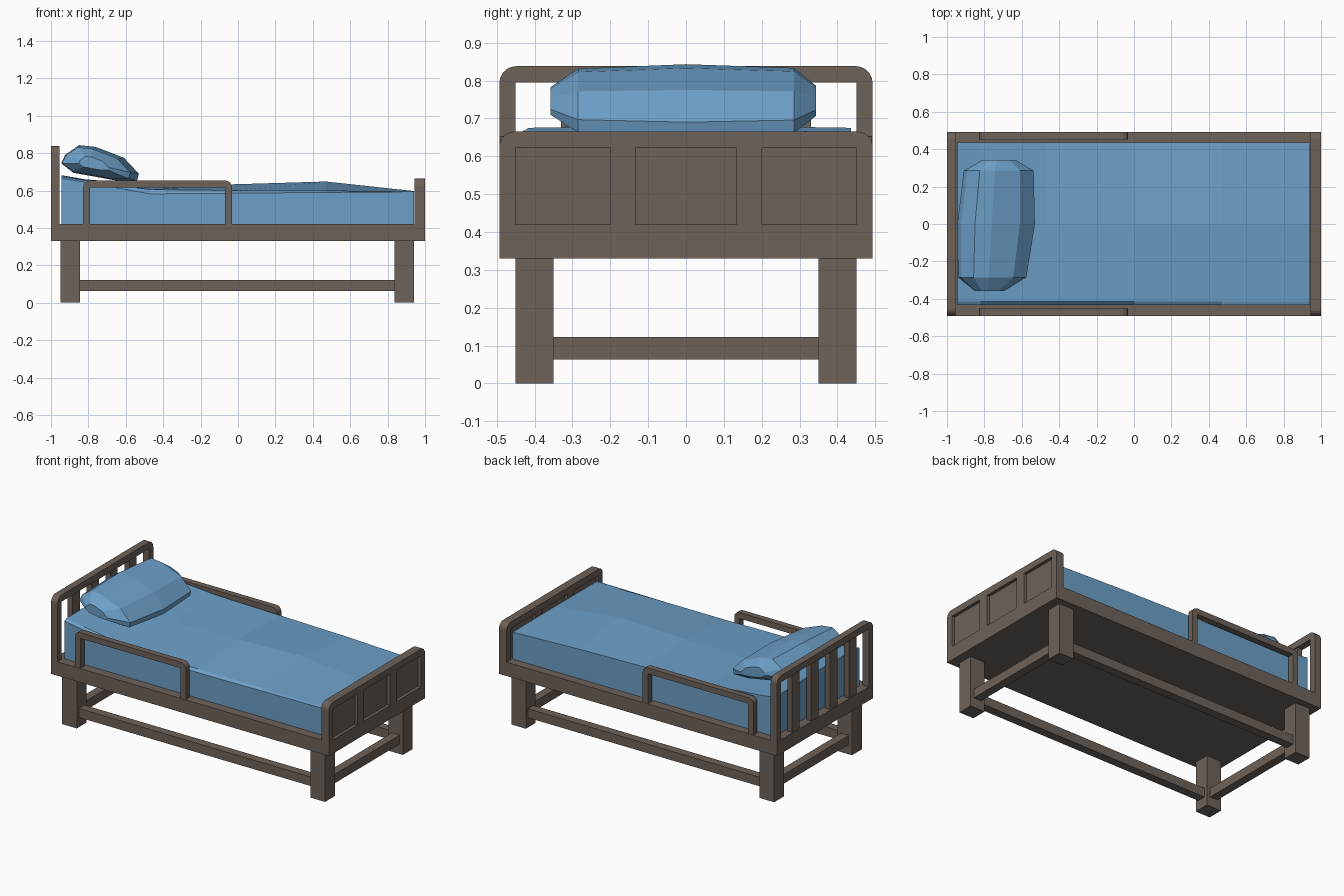
import bpy, math

if "Cube" in bpy.data.objects:
    bpy.data.objects.remove(bpy.data.objects["Cube"])

def material(name, rgb):
    m = bpy.data.materials.new(name)
    m.diffuse_color = (*rgb, 1)
    m.use_nodes = True
    m.node_tree.nodes["Principled BSDF"].inputs["Base Color"].default_value = m.diffuse_color
    return m

wood = material("dark wood", (0.155, 0.122, 0.103))
cloth = material("blue fabric", (0.152, 0.350, 0.580))

def mesh(name, verts, faces, mat):
    me = bpy.data.meshes.new(name)
    me.from_pydata(verts, [], faces)
    me.materials.append(mat)
    ob = bpy.data.objects.new(name, me)
    bpy.context.collection.objects.link(ob)
    # consistent outward normals
    import bmesh
    bm = bmesh.new()
    bm.from_mesh(me)
    bmesh.ops.recalc_face_normals(bm, faces=bm.faces)
    bm.to_mesh(me)
    bm.free()
    return ob

def box(name, x0, x1, y0, y1, z0, z1, mat=wood):
    v = [(x, y, z) for x in (x0, x1) for y in (y0, y1) for z in (z0, z1)]
    f = [(0, 1, 3, 2), (4, 6, 7, 5), (0, 4, 5, 1), (2, 3, 7, 6), (0, 2, 6, 4), (1, 5, 7, 3)]
    return mesh(name, v, f, mat)

def arch(name, u0, u1, z0, z1, w, r, d0, d1, axis):
    """Upside-down U with rounded outer corners, extruded d0..d1 along axis."""
    p = [(u0, z0)]
    for i in range(6):
        a = math.pi - i * math.pi / 10
        p.append((u0 + r + r * math.cos(a), z1 - r + r * math.sin(a)))
    for i in range(6):
        a = math.pi / 2 - i * math.pi / 10
        p.append((u1 - r + r * math.cos(a), z1 - r + r * math.sin(a)))
    p += [(u1, z0), (u1 - w, z0), (u1 - w, z1 - w), (u0 + w, z1 - w), (u0 + w, z0)]
    n = len(p)
    v = [((d, u, z) if axis == 'x' else (u, d, z)) for d in (d0, d1) for u, z in p]
    f = [tuple(range(n)), tuple(range(n, 2 * n))]
    f += [(i, (i + 1) % n, n + (i + 1) % n, n + i) for i in range(n)]
    return mesh(name, v, f, wood)

# bed base, legs and stretchers
box("bed_base", -1, 0.945, -0.493, 0.493, 0.33, 0.42)
for sx, x0 in (("head", -0.95), ("foot", 0.837)):
    for sy, s in (("front", -1), ("back", 1)):
        a, b = sorted((s * 0.35, s * 0.45))
        box(f"{sx}_{sy}_leg", x0, x0 + 0.105, a, b, 0, 0.33)
    box(f"{sx}_stretcher", x0 + 0.025, x0 + 0.08, -0.36, 0.36, 0.063, 0.122)
for sy, s in (("front", -1), ("back", 1)):
    box(f"{sy}_stretcher", -0.85, 0.84, s * 0.4 - 0.028, s * 0.4 + 0.028, 0.063, 0.122)
    # side guard rail
    a, b = sorted((s * 0.451, s * 0.491))
    arch(f"{sy}_guard_rail", -0.828, -0.032, 0.42, 0.653, 0.038, 0.035, a, b, 'y')

# headboard with slats
arch("headboard_frame", -0.493, 0.493, 0.42, 0.838, 0.043, 0.045, -1, -0.955, 'x')
for i in range(4):
    y = -0.45 + 0.12 + i * 0.195
    box(f"headboard_slat_{i + 1}", -0.995, -0.96, y, y + 0.075, 0.42, 0.797)

# footboard with three recessed panels
arch("footboard_frame", -0.493, 0.493, 0.42, 0.665, 0.043, 0.04, 0.945, 1, 'x')
box("footboard_bottom", 0.945, 1, -0.493, 0.493, 0.33, 0.42)
box("footboard_panel", 0.963, 0.98, -0.452, 0.452, 0.42, 0.624)
for s in (-1, 1):
    box("footboard_stile", 0.945, 1, s * 0.166 - 0.033, s * 0.166 + 0.033, 0.42, 0.624)

# mattress: soft, uneven top over straight sides
xs = [-0.945, -0.82, -0.47, 0, 0.47, 0.942]
ys = [-0.433, -0.415, 0, 0.436]
top = [[0.665, 0.645, 0.582, 0.586, 0.59, 0.594],
       [0.675, 0.655, 0.605, 0.60, 0.60, 0.595],
       [0.682, 0.655, 0.622, 0.634, 0.648, 0.597],
       [0.675, 0.66, 0.632, 0.622, 0.612, 0.595]]
nx, ny = len(xs), len(ys)
verts = [(x, y, top[j][i]) for j, y in enumerate(ys) for i, x in enumerate(xs)]
faces = [(j * nx + i, j * nx + i + 1, (j + 1) * nx + i + 1, (j + 1) * nx + i)
         for j in range(ny - 1) for i in range(nx - 1)]
rim = ([i for i in range(nx)] + [j * nx + nx - 1 for j in range(1, ny)]
       + [(ny - 1) * nx + i for i in range(nx - 2, -1, -1)]
       + [j * nx for j in range(ny - 2, 0, -1)])
base = len(verts)
verts += [(verts[k][0], verts[k][1], 0.418) for k in rim]
n = len(rim)
faces += [(rim[i], rim[(i + 1) % n], base + (i + 1) % n, base + i) for i in range(n)]
faces.append(tuple(range(base, base + n)))
mesh("mattress", verts, faces, cloth)

# pillow: tilted cross-section lofted along y
prof = [(-0.945, 0.745), (-0.925, 0.79), (-0.85, 0.843), (-0.76, 0.833), (-0.61, 0.775),
        (-0.53, 0.69), (-0.54, 0.652), (-0.66, 0.655), (-0.88, 0.695)]
cx, cz = -0.745, 0.745
verts, faces = [], []
stations = [(-0.358, 0.38, -0.03), (-0.285, 0.88, -0.02), (0, 1, 0), (0.285, 0.9, 0.015), (0.343, 0.42, 0.02)]
for y, s, dx in stations:
    for x, z in prof:
        verts.append((max(-0.953, cx + dx + (x - cx) * s), y, cz + (z - cz) * s))
m = len(prof)
for k in range(len(stations) - 1):
    faces += [(k * m + i, k * m + (i + 1) % m, (k + 1) * m + (i + 1) % m, (k + 1) * m + i) for i in range(m)]
faces += [tuple(range(m)), tuple(range(4 * m, 5 * m))]
mesh("pillow", verts, faces, cloth)
